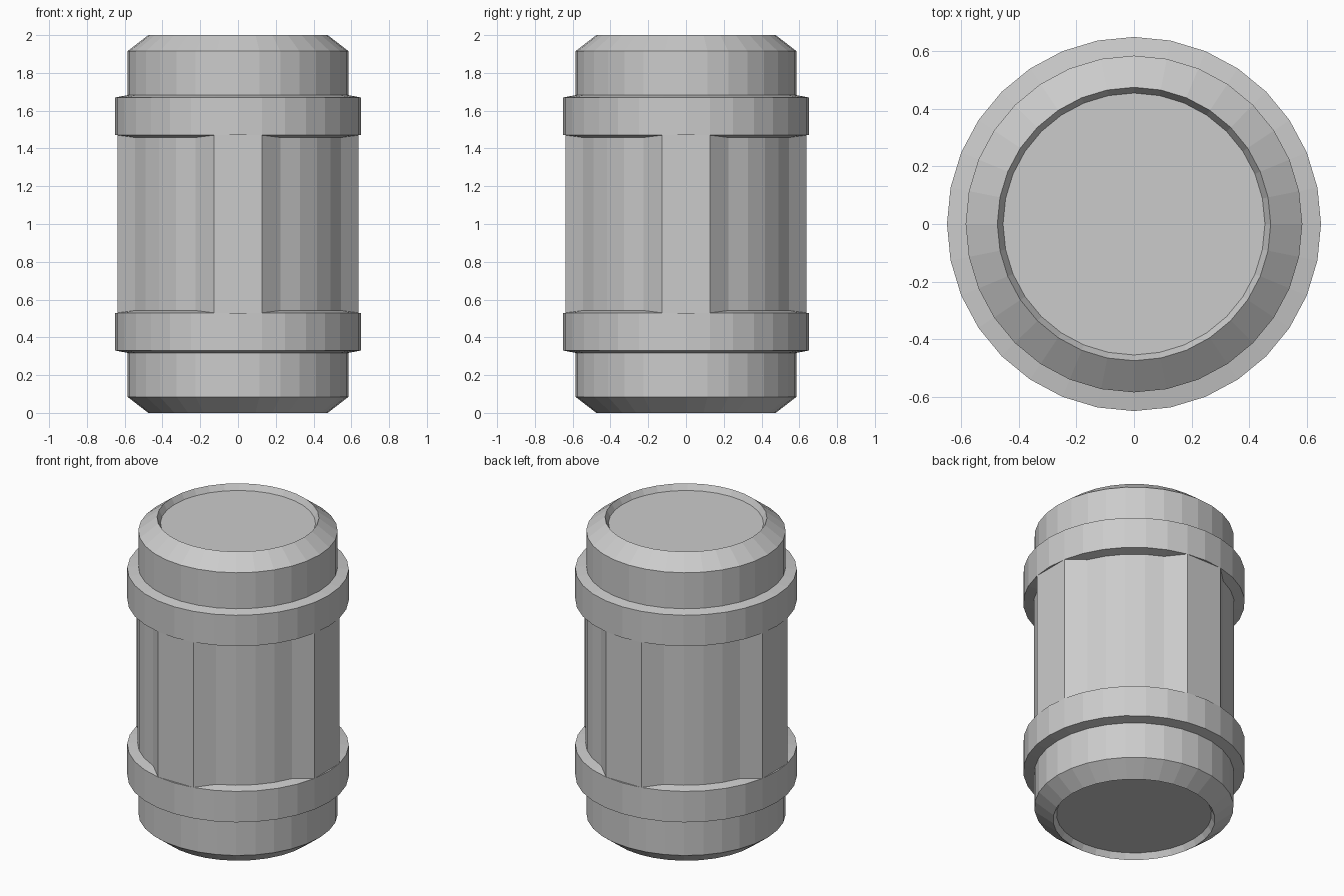
import bpy, bmesh
from math import sin, cos, pi

if "Cube" in bpy.data.objects:
    bpy.data.objects.remove(bpy.data.objects["Cube"])

SIDES = 32
R_BAND, R_PANEL = 0.65, 0.59
STEP = 2 * pi / SIDES


def plain_ring(r, z):
    return [(r * cos(k * STEP), r * sin(k * STEP), z) for k in range(SIDES)]


def panel_ring(z_band, z_panel):
    # Flat ribs on the four axes, recessed panels between them
    ring = []
    for k in range(SIDES):
        m = k % 8
        if m == 0:
            r, z = R_BAND * cos(STEP), z_band
        elif m in (1, 7):
            r, z = R_BAND, z_band
        else:
            r, z = R_PANEL, z_panel
        ring.append((r * cos(k * STEP), r * sin(k * STEP), z))
    return ring


# Lower half profile: sunken disc, rim, chamfer, cap wall, raised band
half = [(0.455, 0.037), (0.475, 0.0), (0.585, 0.085), (0.585, 0.318),
        (R_BAND, 0.33), (R_BAND, 0.53)]

rings = [plain_ring(r, z) for r, z in half]
rings.append(panel_ring(0.53, 0.542))
rings.append(panel_ring(1.47, 1.458))
rings += [plain_ring(r, 2 - z) for r, z in reversed(half)]

# Skin the rings and close both ends
bm = bmesh.new()
loops = [[bm.verts.new(p) for p in ring] for ring in rings]
for a, b in zip(loops, loops[1:]):
    for k in range(SIDES):
        n = (k + 1) % SIDES
        bm.faces.new((a[k], a[n], b[n], b[k]))
bm.faces.new(loops[0][::-1])
bm.faces.new(loops[-1])

# Merge the points shared by bands and ribs
bmesh.ops.remove_doubles(bm, verts=bm.verts, dist=0.0005)
bmesh.ops.recalc_face_normals(bm, faces=bm.faces)

mesh = bpy.data.meshes.new("canister_body")
bm.to_mesh(mesh)
bm.free()
bpy.context.collection.objects.link(bpy.data.objects.new("canister_body", mesh))
